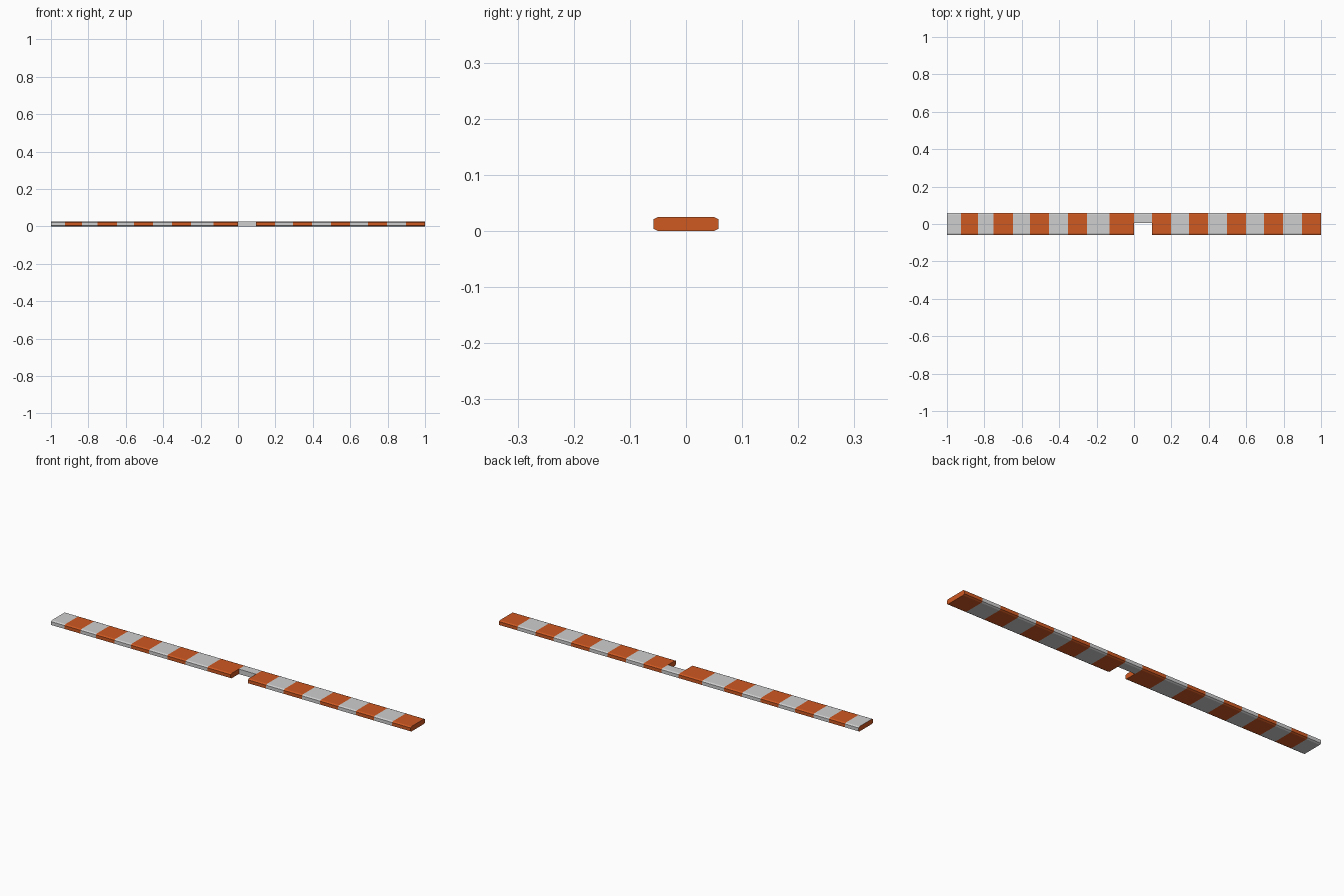
import bpy
import bmesh

if "Cube" in bpy.data.objects:
    bpy.data.objects.remove(bpy.data.objects["Cube"])

# Materials
def make_mat(name, rgb):
    m = bpy.data.materials.new(name)
    m.diffuse_color = (*rgb, 1.0)
    m.use_nodes = True
    m.node_tree.nodes["Principled BSDF"].inputs["Base Color"].default_value = m.diffuse_color
    return m

grey = make_mat("light grey", (0.62, 0.62, 0.62))
orange = make_mat("safety orange", (0.62, 0.10, 0.016))

# Stripe borders along the bar; grey first, then alternating
STOPS = [-1, -0.925, -0.835, -0.75, -0.647, -0.556, -0.455, -0.353, -0.251,
         -0.13, 0.0, 0.096, 0.197, 0.294, 0.396, 0.497, 0.598, 0.696, 0.797,
         0.898, 1.0]
NOTCH = STOPS.index(0.0)          # this section loses its front half

# Chamfered cross-section (y, z), split at the notch depth
W, H, CY, CZ, SPLIT = 0.058, 0.025, 0.008, 0.004, 0.006
front_half = [(SPLIT, H), (-W + CY, H), (-W, H - CZ), (-W, CZ), (-W + CY, 0), (SPLIT, 0)]
back_half = [(W - CY, 0), (W, CZ), (W, H - CZ), (W - CY, H)]
profile = front_half + back_half
N, F = len(profile), len(front_half)

bm = bmesh.new()
rings = [[bm.verts.new((x, y, z)) for y, z in profile] for x in STOPS]

def face(verts, colour):
    bm.faces.new(verts).material_index = colour

# Striped skin of the bar
for i in range(len(STOPS) - 1):
    a, b = rings[i], rings[i + 1]
    for k in range(N):
        if i == NOTCH and k < F - 1:
            continue
        n = (k + 1) % N
        face([a[k], a[n], b[n], b[k]], i % 2)

# End caps
face(rings[0], 1)
face(rings[-1], 1)

# Notch: back wall and both side walls
a, b = rings[NOTCH], rings[NOTCH + 1]
face([a[0], a[F - 1], b[F - 1], b[0]], 0)
face(a[:F], 1)
face(b[:F], 1)

bmesh.ops.recalc_face_normals(bm, faces=bm.faces[:])
mesh = bpy.data.meshes.new("striped_bar")
bm.to_mesh(mesh)
bm.free()
mesh.materials.append(grey)
mesh.materials.append(orange)
bar = bpy.data.objects.new("striped_bar", mesh)
bpy.context.collection.objects.link(bar)
